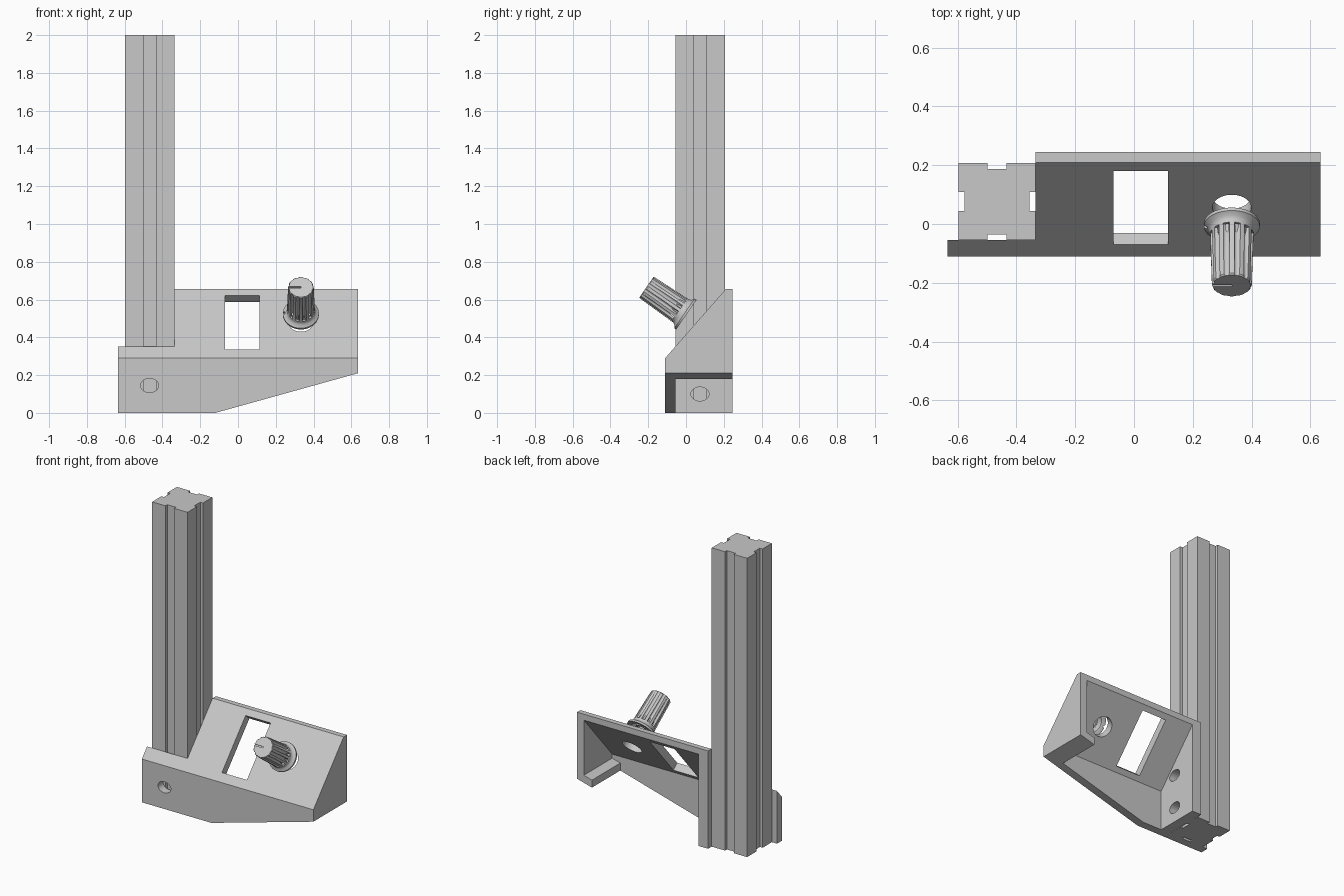
import bpy, bmesh, math
from mathutils import Matrix, Vector

cube = bpy.data.objects.get("Cube")
if cube:
    bpy.data.objects.remove(cube, do_unlink=True)

grey = bpy.data.materials.new("light_grey")
grey.use_nodes = True
COLOUR = (0.58, 0.58, 0.58, 1)
grey.diffuse_color = COLOUR
for node in grey.node_tree.nodes:
    if node.type == 'BSDF_PRINCIPLED':
        node.inputs["Base Color"].default_value = COLOUR


def finish(name, bm):
    bmesh.ops.recalc_face_normals(bm, faces=bm.faces)
    mesh = bpy.data.meshes.new(name)
    bm.to_mesh(mesh)
    bm.free()
    mesh.materials.append(grey)
    obj = bpy.data.objects.new(name, mesh)
    bpy.context.collection.objects.link(obj)
    return obj


def prism(name, profile, axis, lo, hi):
    """Extrude a 2D profile along x, y or z."""
    place = {"x": lambda a, b: (lo, a, b),
             "y": lambda a, b: (a, lo, b),
             "z": lambda a, b: (a, b, lo)}[axis]
    bm = bmesh.new()
    face = bm.faces.new([bm.verts.new(place(a, b)) for a, b in profile])
    ext = bmesh.ops.extrude_face_region(bm, geom=[face])
    move = Vector([hi - lo if c == axis else 0 for c in "xyz"])
    bmesh.ops.translate(bm, vec=move, verts=[v for v in ext["geom"] if isinstance(v, bmesh.types.BMVert)])
    return finish(name, bm)


def cylinder(name, matrix, depth, segments=40):
    bm = bmesh.new()
    bmesh.ops.create_cone(bm, cap_ends=True, segments=segments, radius1=1, radius2=1,
                          depth=depth, matrix=matrix)
    return finish(name, bm)


def box(name, size, matrix):
    bm = bmesh.new()
    bmesh.ops.create_cube(bm, size=1, matrix=matrix @ Matrix.Diagonal((*size, 1)))
    return finish(name, bm)


def cut(obj, cutters):
    """Subtract the cutters, bake the result and discard them."""
    for c in cutters:
        c.hide_render = True
        mod = obj.modifiers.new("cut", 'BOOLEAN')
        mod.operation = 'DIFFERENCE'
        mod.solver = 'EXACT'
        mod.object = c
    graph = bpy.context.evaluated_depsgraph_get()
    mesh = bpy.data.meshes.new_from_object(obj.evaluated_get(graph))
    obj.modifiers.clear()
    obj.data = mesh
    for c in cutters:
        bpy.data.objects.remove(c, do_unlink=True)


def smooth(obj, angle=35):
    bpy.ops.object.select_all(action='DESELECT')
    obj.select_set(True)
    bpy.context.view_layer.objects.active = obj
    bpy.ops.object.shade_smooth_by_angle(angle=math.radians(angle))


# Upright post with a shallow groove on each side
half, groove, depth = 0.131, 0.0325, 0.02
side = [(-half, -half), (-groove, -half), (-groove, -half + depth),
        (groove, -half + depth), (groove, -half)]
profile = []
for turn in range(4):
    for p in side:
        q = Matrix.Rotation(turn * math.pi / 2, 2) @ Vector(p)
        profile.append((q.x - 0.4665, q.y + 0.076))
prism("upright_post", profile, "z", 0, 2)

# Housing: sloped section, hollowed from behind and below
SLOPE = 0.365 / 0.32
TILT = math.atan(SLOPE)
FRONT, INNER, BACK = -0.11, -0.055, 0.245


def panel_z(y):
    return 0.29 + (y - FRONT) * SLOPE


def panel_frame(x, y):
    return Matrix.Translation((x, y, panel_z(y))) @ Matrix.Rotation(TILT, 4, 'X')


def under_z(x):
    return (x + 0.12) * 0.278


housing = prism("housing", [(FRONT, 0), (FRONT, 0.29), (0.21, 0.655), (BACK, 0.655), (BACK, 0)],
                "x", -0.635, 0.635)
thick = 0.08
cavity = prism("cavity_cutter", [(INNER, -0.1), (INNER, panel_z(INNER) - thick),
                                 (0.3, panel_z(0.3) - thick), (0.3, -0.1)], "x", -0.265, 0.585)
post_bay = prism("post_bay_cutter", [(INNER, -0.1), (INNER, 1), (0.3, 1), (0.3, -0.1)],
                 "x", -0.7, -0.335)
underside = prism("underside_cutter", [(-0.12, 0), (0.7, under_z(0.7)), (0.7, -0.2), (-0.12, -0.2)],
                  "y", -0.3, 0.4)
window = box("window_cutter", (0.185, 0.38, 0.24), panel_frame(0.0225, 0.055))
knob_hole = cylinder("knob_hole_cutter",
                     panel_frame(0.333, 0.056) @ Matrix.Diagonal((0.066, 0.066, 1, 1)), 0.24)
cutters = [cavity, post_bay, underside, window, knob_hole]

# Bolt holes through the front plate and the inner side wall
oval = Matrix.Diagonal((0.048, 0.037, 1, 1))
cutters.append(cylinder("front_bolt_cutter", Matrix.Translation((-0.468, -0.08, 0.145))
                        @ Matrix.Rotation(math.pi / 2, 4, 'X') @ oval, 0.2))
for z in (0.1, 0.33):
    facing = Matrix(((0, 0, 1, -0.3), (1, 0, 0, 0.074), (0, 1, 0, z), (0, 0, 0, 1)))
    cutters.append(cylinder("side_bolt_cutter", facing @ oval, 0.2))
cut(housing, cutters)
smooth(housing, 25)

# Lip along the foot of the outer side wall
lip = [(0.525, under_z(0.525)), (0.585, under_z(0.585)),
       (0.585, under_z(0.585) + 0.05), (0.525, under_z(0.525) + 0.05)]
prism("wall_lip", lip, "y", INNER, BACK)

# Knob: lathed body with a flange, hollow underneath
outline = [(0, 0.16), (0.03, 0.16), (0.03, 0.01), (0.042, 0.01), (0.042, 0.12),
           (0.06, 0.12), (0.066, 0.005), (0.075, 0), (0.095, 0), (0.095, 0.012),
           (0.08, 0.022), (0.074, 0.034), (0.068, 0.252), (0.064, 0.257), (0, 0.257)]
bm = bmesh.new()
verts = [bm.verts.new((r, 0, h)) for r, h in outline]
edges = [bm.edges.new(pair) for pair in zip(verts, verts[1:])]
bmesh.ops.spin(bm, geom=verts + edges, axis=(0, 0, 1), cent=(0, 0, 0),
               angle=math.tau, steps=72, use_duplicate=False)
bmesh.ops.remove_doubles(bm, verts=bm.verts, dist=0.0001)
knob = finish("knob", bm)

# Flutes, pointer line and flange notch
flutes = []
count = 12
for i in range(count):
    a = math.tau * (i + 0.5) / count
    spot = Matrix.Translation((0.073 * math.cos(a), 0.073 * math.sin(a), 0.17))
    flutes.append(cylinder("flute_cutter", spot @ Matrix.Diagonal((0.011, 0.011, 1, 1)), 0.25, 14))
flutes.append(box("pointer_cutter", (0.08, 0.008, 0.02), Matrix.Translation((-0.04, 0, 0.257))))
flutes.append(box("notch_cutter", (0.03, 0.014, 0.06), Matrix.Translation((-0.1, 0, 0.01))))
cut(knob, flutes)
knob.data.transform(Matrix.Translation((0.333, 0.002, 0.52))
                    @ Matrix.Rotation(math.radians(55.5), 4, 'X'))
smooth(knob)
